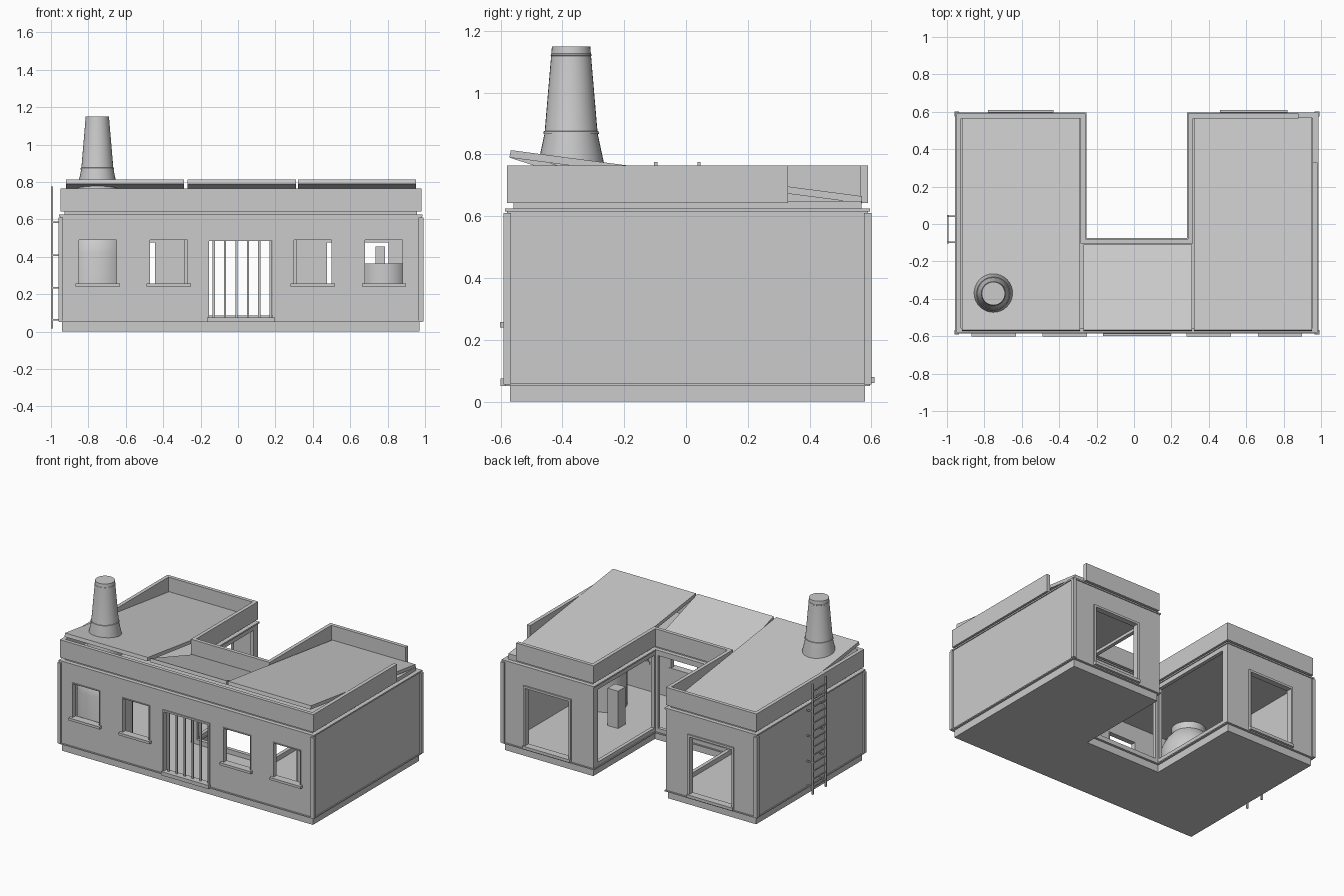
import bpy, bmesh, math
from mathutils import Matrix, Vector

cube = bpy.data.objects.get("Cube")
if cube:
    bpy.data.objects.remove(cube, do_unlink=True)

grey = bpy.data.materials.new("plain_grey")
grey.use_nodes = True
grey.diffuse_color = (0.6, 0.6, 0.6, 1)
grey.node_tree.nodes["Principled BSDF"].inputs["Base Color"].default_value = (0.6, 0.6, 0.6, 1)

# Main outline of the building and its courtyard notch
X0, X1, Y0, Y1 = -0.95, 0.98, -0.58, 0.59
CX0, CX1, CY = -0.26, 0.29, -0.08
FLOOR, TOP, T = 0.05, 0.625, 0.025


def finish(name, bm):
    bmesh.ops.recalc_face_normals(bm, faces=bm.faces)
    mesh = bpy.data.meshes.new(name)
    bm.to_mesh(mesh)
    bm.free()
    mesh.materials.append(grey)
    obj = bpy.data.objects.new(name, mesh)
    bpy.context.collection.objects.link(obj)
    return obj


def boxes(name, spans):
    """One object made of boxes, each given as x0, x1, y0, y1, z0, z1."""
    bm = bmesh.new()
    for a, b, c, d, e, f in spans:
        m = Matrix.Translation(((a + b) / 2, (c + d) / 2, (e + f) / 2))
        m = m @ Matrix.Diagonal((b - a, d - c, f - e, 1))
        bmesh.ops.create_cube(bm, size=1, matrix=m)
    return finish(name, bm)


def prism(name, points, offset):
    bm = bmesh.new()
    face = bm.faces.new([bm.verts.new(p) for p in points])
    new = bmesh.ops.extrude_face_region(bm, geom=[face])["geom"]
    verts = [v for v in new if isinstance(v, bmesh.types.BMVert)]
    bmesh.ops.translate(bm, verts=verts, vec=Vector(offset))
    return finish(name, bm)


def u_slab(name, d, z0, z1):
    pts = [(X0 + d, Y0 + d), (X1 - d, Y0 + d), (X1 - d, Y1 - d), (CX1 + d, Y1 - d),
           (CX1 + d, CY - d), (CX0 - d, CY - d), (CX0 - d, Y1 - d), (X0 + d, Y1 - d)]
    return prism(name, [(x, y, z0) for x, y in pts], (0, 0, z1 - z0))


def lathe(name, x, y, profile, sides=32):
    bm = bmesh.new()
    rings = []
    for r, z in profile:
        rings.append([bm.verts.new((x + r * math.cos(i * math.tau / sides),
                                    y + r * math.sin(i * math.tau / sides), z))
                      for i in range(sides)])
    for a, b in zip(rings, rings[1:]):
        for i in range(sides):
            j = (i + 1) % sides
            bm.faces.new((a[i], a[j], b[j], b[i]))
    bm.faces.new(rings[0])
    bm.faces.new(rings[-1])
    obj = finish(name, bm)
    bpy.ops.object.select_all(action="DESELECT")
    obj.select_set(True)
    bpy.context.view_layer.objects.active = obj
    bpy.ops.object.shade_smooth_by_angle(angle=math.radians(30))
    return obj


def wall(name, along, lo, hi, near, far, openings=()):
    """Wall along x or y with rectangular openings (start, end, bottom, top)."""
    parts, pos = [], lo
    for a, b, z0, z1 in openings:
        parts += [(pos, a, FLOOR, TOP), (a, b, FLOOR, z0), (a, b, z1, TOP)]
        pos = b
    parts.append((pos, hi, FLOOR, TOP))
    if along == "x":
        return boxes(name, [(a, b, near, far, c, d) for a, b, c, d in parts])
    return boxes(name, [(near, far, a, b, c, d) for a, b, c, d in parts])


# Floor and ceiling slabs
u_slab("floor_slab", 0.01, 0, FLOOR + 0.003)
u_slab("ceiling_slab", 0.022, 0.605, 0.65)

# Walls
windows = [(-0.85, -0.65), (-0.47, -0.27), (0.30, 0.50), (0.68, 0.88)]
door = (-0.155, 0.185, 0.075, 0.49)
holes = [(a, b, 0.255, 0.49) for a, b in windows]
back_doors = [(-0.765, -0.445), (0.475, 0.805)]
wall("front_wall", "x", X0, X1, Y0, Y0 + T, holes[:2] + [door] + holes[2:])
wall("right_wall", "y", Y0 + T, Y1 - T, X0, X0 + T)
wall("left_wall", "y", Y0 + T, Y1 - T, X1 - T, X1)
wing_spans = [(X0, CX0), (CX1, X1)]
for side, (a, b), (p, q) in zip(("right", "left"), wing_spans, back_doors):
    wall(side + "_back_wall", "x", a, b, Y1 - T, Y1, [(p, q, 0.075, 0.48)])
    boxes(side + "_back_door_frame", [
        (p - 0.015, q + 0.015, Y1 - 0.03, Y1 + 0.02, FLOOR + 0.01, 0.08),
        (p - 0.015, q + 0.015, Y1 - 0.03, Y1 + 0.01, 0.475, 0.49),
        (p - 0.015, p, Y1 - 0.03, Y1 + 0.01, 0.08, 0.475),
        (q, q + 0.015, Y1 - 0.03, Y1 + 0.01, 0.08, 0.475)])
court = [(CY + 0.01, Y1 - 0.05, 0.085, 0.585)]
wall("right_court_wall", "y", CY - T, Y1 - T, CX0 - T, CX0, court)
wall("left_court_wall", "y", CY - T, Y1 - T, CX1, CX1 + T, court)
wall("middle_court_wall", "x", CX0, CX1, CY - T, CY, [(CX0 + 0.02, CX1 - 0.02, 0.085, 0.585)])

# Corner strips and horizontal rims standing proud of the walls
E = 0.011
for name, sx, x in (("right", 1, X0), ("left", -1, X1)):
    for end, sy, y in (("front", 1, Y0), ("back", -1, Y1)):
        xs = sorted((x - sx * E, x + sx * 0.014))
        ys = sorted((y - sy * E, y + sy * 0.014))
        boxes(name + "_" + end + "_corner_strip", [(*xs, *ys, 0.055, 0.61)])
for name, z0, z1 in (("lower", FLOOR, 0.058), ("upper", 0.615, TOP)):
    u_slab_d = 0.006
    boxes(name + "_rim", [
        (X0 - u_slab_d, X1 + u_slab_d, Y0 - u_slab_d, Y0 + T, z0, z1),
        (X0 - u_slab_d, X0 + T, Y0, Y1 + u_slab_d, z0, z1),
        (X1 - T, X1 + u_slab_d, Y0, Y1 + u_slab_d, z0, z1),
        (X0, CX0 + 0.006, Y1 - T, Y1 + u_slab_d, z0, z1),
        (CX1 - 0.006, X1, Y1 - T, Y1 + u_slab_d, z0, z1),
        (CX0 - T, CX0 + 0.006, CY, Y1, z0, z1),
        (CX1 - 0.006, CX1 + T, CY, Y1, z0, z1),
        (CX0 - T, CX1 + T, CY - T, CY + 0.006, z0, z1)])

# Window sills and slim frames
for i, (a, b) in enumerate(windows):
    boxes("window_sill_%d" % (i + 1), [(a - 0.018, b + 0.018, Y0 - 0.022, Y0 + 0.03, 0.24, 0.257)])
    boxes("window_frame_%d" % (i + 1), [
        (a - 0.006, a, Y0 - 0.005, Y0 + 0.03, 0.257, 0.496),
        (b, b + 0.006, Y0 - 0.005, Y0 + 0.03, 0.257, 0.496),
        (a, b, Y0 - 0.005, Y0 + 0.03, 0.49, 0.496)])

# Barred front gate
a, b, z0, z1 = door
boxes("gate_frame", [
    (a - 0.01, b + 0.012, Y0 - 0.02, Y0 + 0.03, FLOOR, z0),
    (a - 0.008, a, Y0 - 0.008, Y0 + 0.03, z0, z1),
    (b, b + 0.008, Y0 - 0.008, Y0 + 0.03, z0, z1),
    (a - 0.008, b + 0.008, Y0 - 0.008, Y0 + 0.03, z1 - 0.006, z1 + 0.006)])
bars = [-0.13 + 0.061 * i for i in range(6)]
boxes("gate_bars", [(x - 0.006, x + 0.006, Y0 + 0.006, Y0 + 0.018, z0, z1) for x in bars])

# Parapet, broken away at the left back corner
P0, P1 = 0.643, 0.765
boxes("parapet", [
    (X0, X1, Y0, Y0 + T, P0, P1),
    (X0, X0 + T, Y0 + T, Y1 - T, P0, P1),
    (X1 - T, X1, Y0 + T, 0.33, P0, P1),
    (X0, CX0, Y1 - T, Y1, P0, P1),
    (CX1, 0.88, Y1 - T, Y1, P0, P1),
    (CX0 - T, CX0, CY - T, Y1 - T, P0, P1),
    (CX1, CX1 + T, CY - T, Y1 - T, P0, P1),
    (CX0, CX1, CY - T, CY, P0, P1)])

# Tilted roof panels, high at the front
panels = [("right_roof", -0.92, -0.29, 0.57), ("middle_roof", -0.27, 0.31, -0.11),
          ("left_roof", 0.322, 0.953, 0.57)]
for name, a, b, back in panels:
    prof = [(-0.572, 0.79), (back, 0.642), (back, 0.665), (-0.567, 0.814)]
    prism(name, [(a, y, z) for y, z in prof], (b - a, 0, 0))

# Kiln below the roof and chimney above it
KX, KY = -0.752, -0.372
lathe("kiln", KX, KY, [(0.175, FLOOR), (0.175, 0.42), (0.165, 0.47), (0.14, 0.52), (0.107, 0.56), (0.107, 0.65)])
lathe("chimney", KX, KY, [(0.112, 0.64), (0.107, 0.77), (0.086, 0.868), (0.062, 1.15)])
lathe("chimney_lower_band", KX, KY, [(0.085, 0.865), (0.09, 0.867), (0.089, 0.875), (0.083, 0.877)])
lathe("chimney_upper_band", KX, KY, [(0.063, 1.118), (0.066, 1.12), (0.0655, 1.126), (0.062, 1.128)])

# Workshop contents
lathe("drum", 0.78, -0.25, [(0.13, FLOOR), (0.13, 0.365)])
boxes("drum_post", [(0.735, 0.785, -0.275, -0.225, 0.36, 0.455)])
boxes("cabinet", [(0.51, 0.59, -0.07, 0.01, FLOOR, 0.31)])

# Ladder on the right wall
rails = (-0.098, 0.042)
boxes("ladder_rails", [(-1.0, -0.989, y - 0.005, y + 0.005, 0.015, 0.775) for y in rails])
boxes("ladder_rungs", [(-0.998, -0.991, rails[0], rails[1], z, z + 0.008)
                       for z in [0.06 + 0.055 * i for i in range(13)]])
boxes("ladder_brackets", [(-0.995, X0, y - 0.004, y + 0.004, z, z + 0.008)
                          for y in rails for z in (0.06, 0.23, 0.405, 0.58)])
